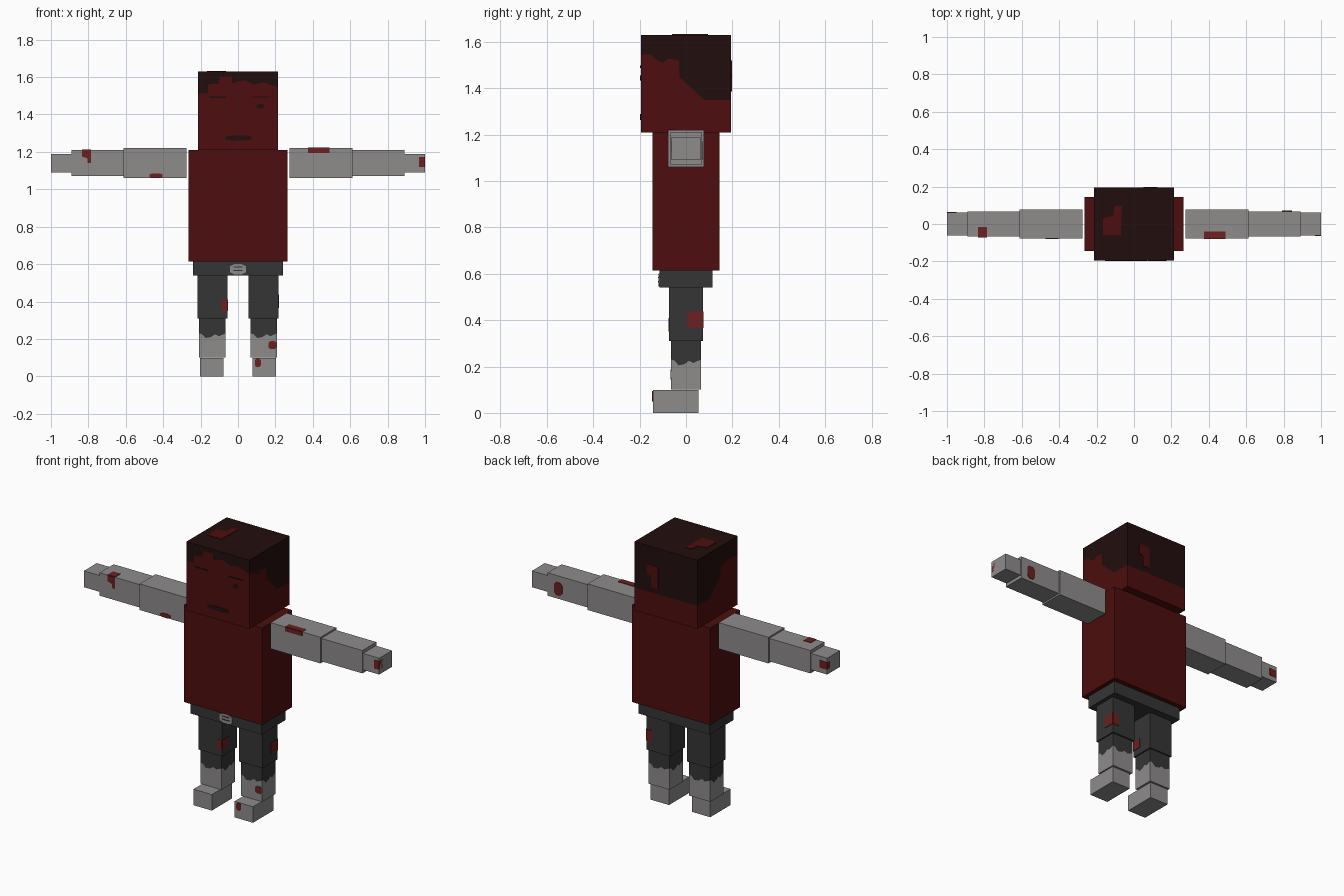
import bpy, bmesh
from mathutils import Vector

if "Cube" in bpy.data.objects:
    bpy.data.objects.remove(bpy.data.objects["Cube"])


def material(name, *rgb):
    m = bpy.data.materials.new(name)
    lin = [((c / 255 + 0.055) / 1.055) ** 2.4 if c > 10 else c / 255 / 12.92 for c in rgb]
    m.diffuse_color = (*lin, 1)
    m.use_nodes = True
    m.node_tree.nodes["Principled BSDF"].inputs["Base Color"].default_value = m.diffuse_color
    return m


RED = material("dark_red", 77, 13, 14)
HAIR = material("hair_brown", 34, 13, 13)
GREY = material("pale_grey", 142, 139, 139)
DARK = material("trouser_grey", 53, 53, 53)
BLOOD = material("stain_red", 108, 32, 32)


def finish(name, bm, *mats):
    bmesh.ops.recalc_face_normals(bm, faces=bm.faces)
    me = bpy.data.meshes.new(name)
    bm.to_mesh(me)
    bm.free()
    for m in mats:
        me.materials.append(m)
    ob = bpy.data.objects.new(name, me)
    bpy.context.collection.objects.link(ob)
    return ob


def box(name, x, y, z, mat):
    """Box from (min, max) pairs."""
    bm = bmesh.new()
    bmesh.ops.create_cube(bm, size=1)
    for v in bm.verts:
        v.co = [r[0] if c < 0 else r[1] for c, r in zip(v.co, (x, y, z))]
    return finish(name, bm, mat)


def split_box(name, x, y, z, edges, low, high):
    """Box whose four sides are cut along a ragged line into two colours.
    edges: front, right, back, left lines as (fraction along side, height)."""
    corners = [(x[0], y[0]), (x[1], y[0]), (x[1], y[1]), (x[0], y[1])]
    bm = bmesh.new()

    def face(pts, idx):
        bm.faces.new([bm.verts.new(p) for p in pts]).material_index = idx

    for i, line in enumerate(edges):
        a, b = Vector(corners[i]), Vector(corners[(i + 1) % 4])
        cut = [(*a.lerp(b, t), h) for t, h in line]
        face([(*b, z[0]), (*a, z[0])][::-1] + cut[::-1], 0)
        face(cut + [(*b, z[1]), (*a, z[1])], 1)
    face([(*c, z[0]) for c in corners[::-1]], 0)
    face([(*c, z[1]) for c in corners], 1)
    bmesh.ops.remove_doubles(bm, verts=bm.verts, dist=1e-5)
    return finish(name, bm, low, high)


def plate(name, axis, side, at, outline, mat, thick=0.003):
    """Thin plate on a face: outline is in the two other axes."""
    bm = bmesh.new()
    rings = []
    for d in (at - side * 0.001, at + side * thick):
        ring = []
        for p in outline:
            co = list(p)
            co.insert(axis, d)
            ring.append(bm.verts.new(co))
        rings.append(ring)
        bm.faces.new(ring)
    n = len(outline)
    for i in range(n):
        j = (i + 1) % n
        bm.faces.new((rings[0][i], rings[0][j], rings[1][j], rings[1][i]))
    return finish(name, bm, mat)


def rect(u0, u1, v0, v1):
    return [(u0, v0), (u1, v0), (u1, v1), (u0, v1)]


def blob(u0, u1, v0, v1):
    a, b = (u1 - u0) * 0.25, (v1 - v0) * 0.2
    return [(u0 + a, v0), (u1 - a, v0), (u1, v0 + b), (u1, v1 - b),
            (u1 - a, v1), (u0 + a, v1), (u0, v1 - b), (u0, v0 + b)]


# Head with ragged hairline
right_line = [(0, 1.545), (.11, 1.545), (.18, 1.52), (.25, 1.51), (.3, 1.528),
              (.42, 1.52), (.43, 1.447), (.70, 1.35), (1, 1.35)]
front_line = [(0, 1.513), (.12, 1.513), (.125, 1.56), (.26, 1.567), (.27, 1.604),
              (.42, 1.604), (.425, 1.567), (.58, 1.583), (.7, 1.56), (.82, 1.572), (1, 1.545)]
left_line = [(0, 1.35), (.3, 1.35), (.57, 1.447), (.58, 1.5), (.75, 1.52), (1, 1.513)]
split_box("head", (-.213, .213), (-.195, .195), (1.21, 1.63),
          [front_line, right_line, [(0, 1.35), (1, 1.35)], left_line], RED, HAIR)

# Face
plate("left_brow", 1, -1, -.195, rect(-.155, -.065, 1.488, 1.495), HAIR)
plate("right_brow", 1, -1, -.195, rect(.075, .175, 1.49, 1.497), HAIR)
plate("eye", 1, -1, -.195, blob(.1, .138, 1.433, 1.455), HAIR)
plate("mouth", 1, -1, -.195, blob(-.068, .073, 1.262, 1.288), HAIR)

# Bare patches in the hair
plate("crown_patch", 2, 1, 1.63, [(-.165, -.06), (-.07, -.06), (-.065, .095), (-.105, .095),
                                  (-.11, .045), (-.165, .03)], RED)
plate("back_patch", 1, 1, .195, [(.05, 1.385), (.1, 1.385), (.1, 1.45), (.125, 1.46),
                                 (.125, 1.52), (.05, 1.52)], RED)

# Torso and hips with buckle
box("torso", (-.265, .265), (-.144, .144), (.615, 1.21), RED)
box("hips", (-.24, .24), (-.115, .115), (.54, .615), DARK)
plate("buckle", 1, -1, -.115, blob(-.042, .042, .545, .6), GREY)
for k in (.562, .581):
    plate("buckle_slot", 1, -1, -.118, rect(-.025, .025, k, k + .006), DARK, .002)

# Arms and legs on both sides
shin_line = [(0, .23), (.12, .225), (.25, .205), (.45, .21), (.6, .225), (.75, .215), (1, .23)]
for s, side in ((-1, "left"), (1, "right")):
    def span(a, b):
        return tuple(sorted((s * a, s * b)))
    box(side + "_upper_arm", span(.275, .612), (-.077, .077), (1.06, 1.22), GREY)
    box(side + "_forearm", span(.612, .89), (-.068, .068), (1.07, 1.21), GREY)
    box(side + "_hand", span(.89, 1), (-.062, .062), (1.09, 1.19), GREY)
    box(side + "_thigh", span(.057, .217), (-.073, .073), (.31, .54), DARK)
    split_box(side + "_shin", span(.066, .209), (-.064, .064), (.1, .31),
              [shin_line] * 4, GREY, DARK)
    box(side + "_foot", span(.077, .202), (-.143, .054), (0, .098), GREY)

# Stains: (axis, side, plane, outline)
stains = [
    # upper arms
    (1, -1, -.077, rect(.375, .49, 1.195, 1.22)), (2, 1, 1.22, rect(.375, .49, -.077, -.04)),
    (1, -1, -.077, blob(-.472, -.405, 1.06, 1.085)),
    # forearms
    (1, -1, -.068, [(-.835, 1.21), (-.835, 1.175), (-.805, 1.165), (-.805, 1.14),
                    (-.785, 1.14), (-.785, 1.21)]),
    (2, 1, 1.21, rect(-.835, -.785, -.068, -.015)),
    (1, 1, .068, blob(.79, .845, 1.09, 1.17)),
    # hands
    (1, -1, -.062, rect(.968, 1, 1.12, 1.172)), (0, 1, .997, rect(-.062, -.025, 1.12, 1.175)),
    (1, 1, .062, rect(-1, -.95, 1.12, 1.165)), (0, -1, -.997, rect(.035, .062, 1.12, 1.165)),
    # thighs
    (1, -1, -.073, rect(-.087, -.057, .35, .41)), (0, 1, -.057, rect(-.073, -.015, .35, .41)),
    (0, 1, .217, rect(.005, .073, .365, .437)), (1, 1, .073, rect(.175, .217, .365, .437)),
    # shin and foot
    (1, -1, -.064, blob(.163, .205, .145, .188)), (1, -1, -.143, blob(.09, .122, .05, .095)),
]
for i, (axis, d, at, outline) in enumerate(stains):
    plate(f"stain_{i + 1}", axis, d, at, outline, BLOOD)
